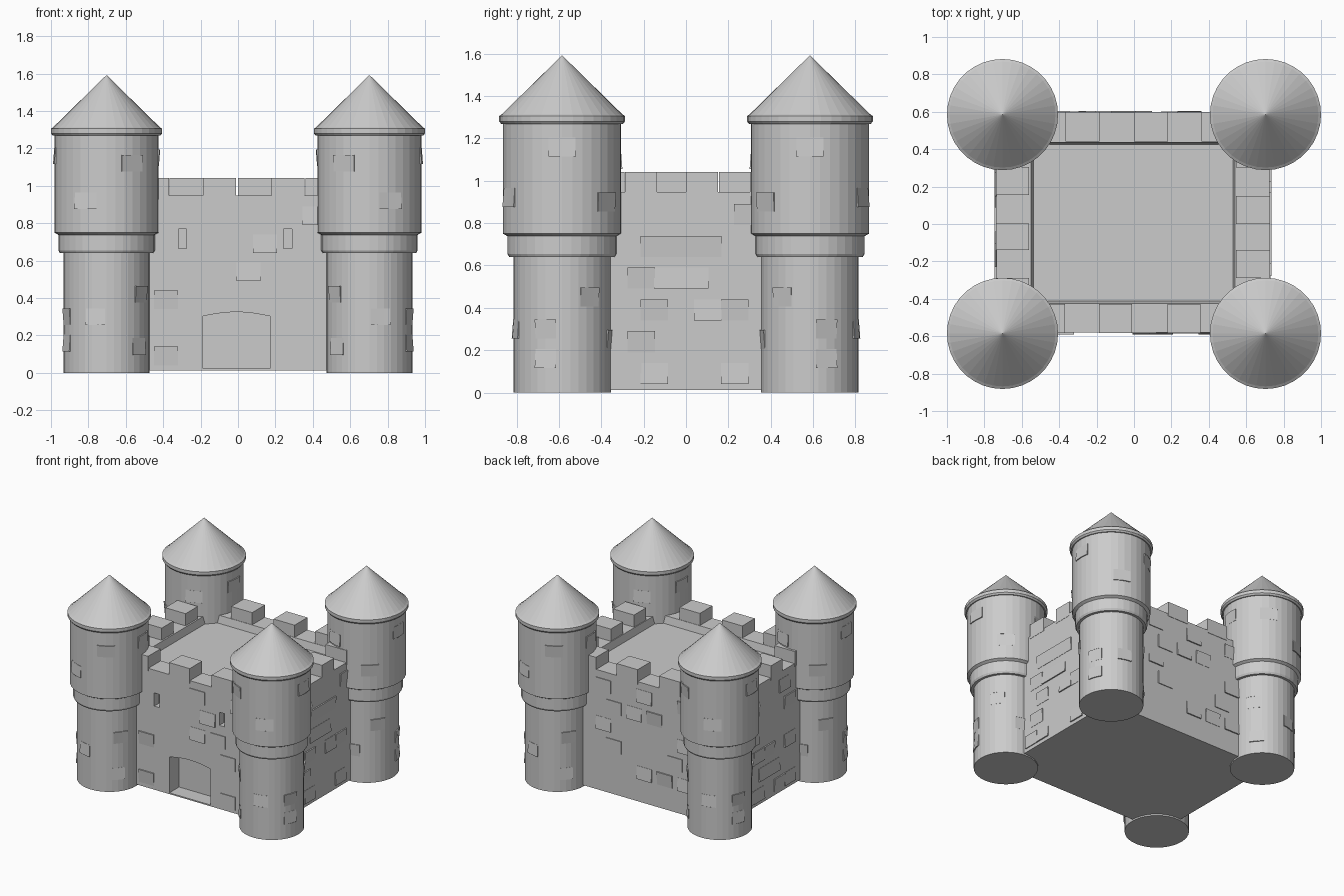
import bpy, bmesh, math, random
from mathutils import Vector

if "Cube" in bpy.data.objects:
    bpy.data.objects.remove(bpy.data.objects["Cube"])

random.seed(4)
SEG = 36
TX, TY = 0.703, 0.585          # tower centre
X0, X1, Y0, Y1 = -0.735, 0.725, -0.58, 0.595   # keep outer faces
TOP, ROOF, MERLON = 0.947, 0.89, 1.042


def finish(name, bm):
    bmesh.ops.recalc_face_normals(bm, faces=bm.faces)
    me = bpy.data.meshes.new(name)
    bm.to_mesh(me)
    bm.free()
    ob = bpy.data.objects.new(name, me)
    bpy.context.collection.objects.link(ob)
    return ob


def bridge(bm, a, b):
    n = len(a)
    for i in range(n):
        bm.faces.new((a[i], a[(i + 1) % n], b[(i + 1) % n], b[i]))


def prism(bm, back, front):
    a = [bm.verts.new(p) for p in back]
    b = [bm.verts.new(p) for p in front]
    bridge(bm, a, b)
    bm.faces.new(a)
    bm.faces.new(b)


def box(bm, x0, x1, y0, y1, z0, z1):
    ring = [(x0, y0), (x1, y0), (x1, y1), (x0, y1)]
    prism(bm, [(x, y, z0) for x, y in ring], [(x, y, z1) for x, y in ring])


def lathe(name, profile):
    """Revolve (radius, z) around the tower axis; radius 0 closes to a point."""
    bm = bmesh.new()
    prev = None
    for r, z in profile:
        if r == 0:
            ring = [bm.verts.new((TX, -TY, z))]
        else:
            ring = [bm.verts.new((TX + r * math.cos(2 * math.pi * i / SEG),
                                  -TY + r * math.sin(2 * math.pi * i / SEG), z)) for i in range(SEG)]
        if prev:
            if len(prev) == 1 or len(ring) == 1:
                tip, rim = (prev[0], ring) if len(prev) == 1 else (ring[0], prev)
                for i in range(SEG):
                    bm.faces.new((tip, rim[i], rim[(i + 1) % SEG]))
            else:
                bridge(bm, prev, ring)
        prev = ring
    return finish(name, bm)


def mirror_xy(ob):
    m = ob.modifiers.new("four_corners", 'MIRROR')
    m.use_axis = (True, True, False)
    m.use_mirror_merge = False


# Towers: shaft with collar and wider upper storey, then the conical roof
shaft = lathe("tower_shafts", [
    (0, 0), (0.23, 0), (0.23, 0.64), (0.25, 0.64), (0.258, 0.655), (0.258, 0.738),
    (0.279, 0.75), (0.279, 1.275), (0, 1.275)])
roof = lathe("tower_roofs", [
    (0, 1.268), (0.287, 1.268), (0.297, 1.28), (0.297, 1.305), (0.283, 1.315), (0, 1.592)])

# Tower stones: thin curved patches, proud at one edge
bm = bmesh.new()
stones = [(0, 1.16), (-20, 0.3), (-20, 0.16), (35, 0.45), (-66, 0.92), (-145, 0.42), (-140, 0.14),
          (50, 0.9), (110, 1.1), (-120, 1.12), (-75, 0.3), (80, 0.25), (130, 0.5), (175, 1.15)]
for k, (ang, z) in enumerate(stones):
    r = 0.276 if z > 0.7 else 0.227
    lo, hi = (0.004, 0.011) if k % 2 else (0.011, 0.004)
    angles = [math.radians(ang + d) for d in (-13, -4.5, 4.5, 13)]

    def arc(rad, h):
        return [(TX + rad * math.cos(a), -TY + rad * math.sin(a), h) for a in angles]
    inner = arc(r - 0.02, z - 0.045) + arc(r - 0.02, z + 0.045)[::-1]
    outer = arc(r + lo, z - 0.045) + arc(r + hi, z + 0.045)[::-1]
    prism(bm, inner, outer)
patches = finish("tower_stones", bm)

for ob in (shaft, roof, patches):
    mirror_xy(ob)

# Keep: solid block with sunken roof behind the parapet
bm = bmesh.new()
IX0, IX1, IY0, IY1 = -0.55, 0.54, -0.425, 0.437
rings = []
for (a, b, c, d), z in [((X0, X1, Y0, Y1), 0.012), ((X0, X1, Y0, Y1), TOP),
                        ((IX0, IX1, IY0, IY1), TOP),
                        ((IX0 + 0.012, IX1 - 0.012, IY0 + 0.012, IY1 - 0.012), ROOF)]:
    rings.append([bm.verts.new(p) for p in ((a, c, z), (b, c, z), (b, d, z), (a, d, z))])
for lower, upper in zip(rings, rings[1:]):
    bridge(bm, lower, upper)
bm.faces.new(rings[0])
bm.faces.new(rings[-1])
keep = finish("keep_walls", bm)

# Gateway and window recesses
bm = bmesh.new()
gate = [(-0.187, 0.022), (0.17, 0.022)]
for i in range(9):
    t = i / 8
    gate.append((0.17 - 0.357 * t, 0.303 + 0.022 * math.sin(math.pi * t)))
prism(bm, [(x, Y0 + 0.12, z) for x, z in gate], [(x, Y0 - 0.1, z) for x, z in gate])
for x in (-0.297, 0.266):
    box(bm, x - 0.022, x + 0.022, Y0 - 0.1, Y0 + 0.06, 0.665, 0.768)
cutter = finish("recess_cutter", bm)
cutter.hide_render = True
cutter.hide_viewport = True
cutter.display_type = 'WIRE'
cut = keep.modifiers.new("recesses", 'BOOLEAN')
cut.operation = 'DIFFERENCE'
cut.solver = 'EXACT'
cut.object = cutter

# Merlons along the parapet
bm = bmesh.new()
B = TOP - 0.02
for a, b in [(-0.55, -0.37), (-0.187, -0.01), (0.18, 0.355)]:
    box(bm, a, b, Y0 - 0.003, IY0 - 0.003, B, MERLON)
for a, b in [(-0.367, -0.185), (0, 0.182), (0.36, 0.5)]:
    box(bm, a, b, IY1 + 0.003, Y1 + 0.003, B, MERLON)
for a, b in [(-0.44, -0.29), (-0.14, 0.003), (0.155, 0.305)]:
    box(bm, X0 - 0.003, IX0 - 0.012, a, b, B, MERLON)
for a, b in [(-0.288, -0.138), (0, 0.15), (0.302, 0.42)]:
    box(bm, IX1 + 0.006, X1 + 0.002, a, b, B, MERLON)
finish("merlons", bm)

# Wall stones: slightly tilted blocks scattered over each face
bm = bmesh.new()
faces = [(Vector((0, Y0, 0)), Vector((1, 0, 0)), Vector((0, -1, 0)), 0.42),
         (Vector((0, Y1, 0)), Vector((-1, 0, 0)), Vector((0, 1, 0)), 0.42),
         (Vector((X1, 0, 0)), Vector((0, 1, 0)), Vector((1, 0, 0)), 0.3),
         (Vector((X0, 0, 0)), Vector((0, -1, 0)), Vector((-1, 0, 0)), 0.3)]
for side, (origin, u, n, half) in enumerate(faces):
    for row in range(6):
        for col in range(5):
            c = -half + (col + 0.5 * (row % 2) + 0.2) * half * 0.42
            z = 0.09 + row * 0.15
            w = 0.065
            in_gate = z < 0.42 and -0.28 < c < 0.26
            in_window = 0.58 < z < 0.85 and 0.17 < abs(c) < 0.4
            if random.random() > 0.4 or (side == 0 and (in_gate or in_window)):
                continue
            lo, hi = random.choice([(0.002, 0.01), (0.01, 0.002), (0.006, 0.006)])
            corners = [(c - w, z - 0.05, lo), (c + w, z - 0.05, lo),
                       (c + w, z + 0.05, hi), (c - w, z + 0.05, hi)]
            prism(bm, [origin + u * p + Vector((0, 0, h)) - n * 0.02 for p, h, _ in corners],
                  [origin + u * p + Vector((0, 0, h)) + n * d for p, h, d in corners])
finish("wall_stones", bm)
